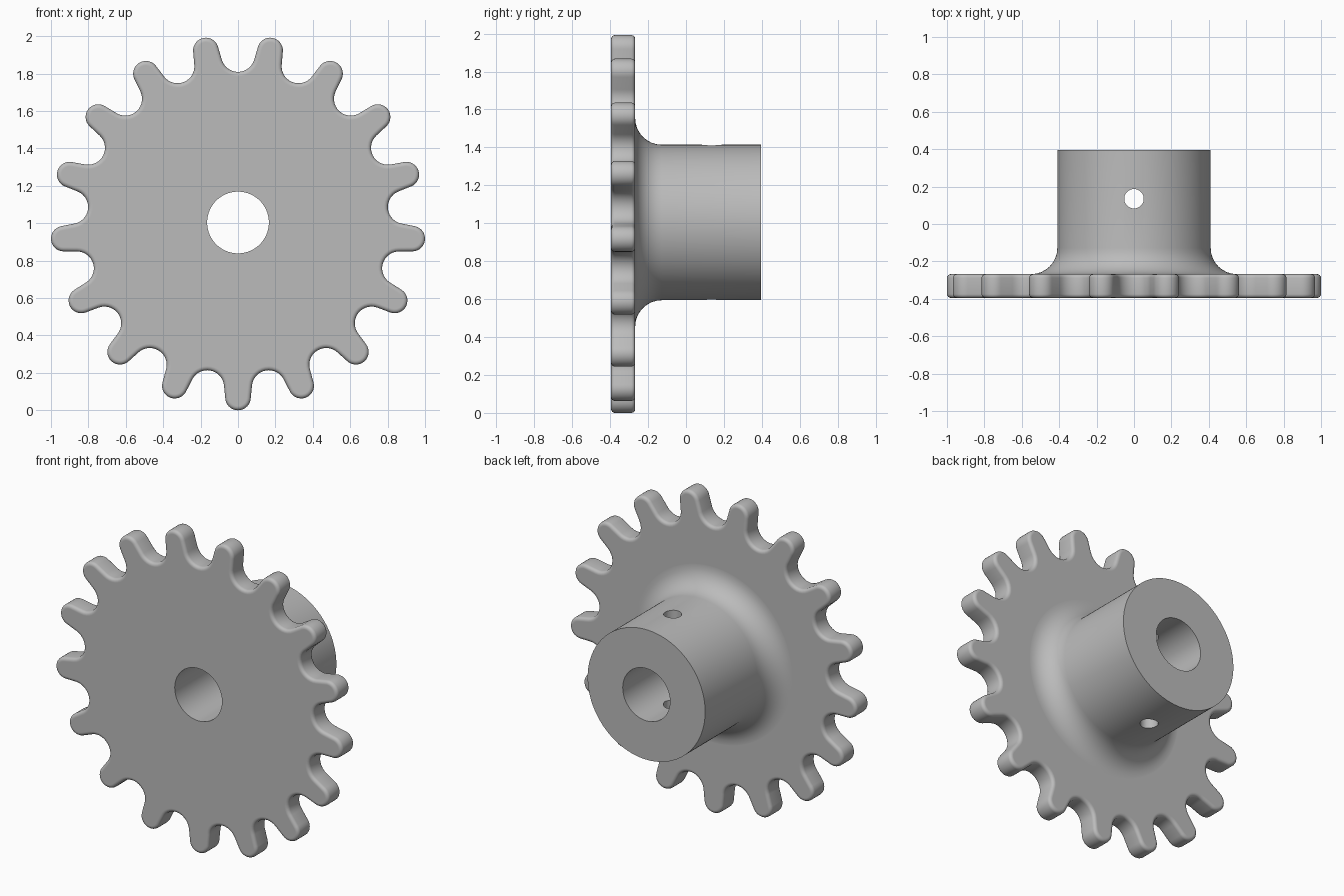
import bpy, bmesh, math

if "Cube" in bpy.data.objects:
    bpy.data.objects.remove(bpy.data.objects["Cube"])

TEETH = 17
CZ = 1.004                      # height of the sprocket axis
TIP_C, TIP_R = 0.936, 0.068     # tooth tip arc: centre distance, radius
GAP_C, GAP_R = 0.895, 0.090     # roller seat arc: centre distance, radius
FRONT, PLATE_BACK, HUB_BACK = -0.395, -0.268, 0.395
BORE, HUB, FILLET, EDGE = 0.165, 0.41, 0.14, 0.02
SEG = 7


def outline(off):
    """Toothed outline shrunk inward by off, as (u, v) points."""
    half_pitch = math.pi / TEETH
    gx, gy = GAP_C * math.sin(half_pitch), GAP_C * math.cos(half_pitch)
    dx, dy = gx, gy - TIP_C
    t = math.atan2(dy, dx) + math.acos((TIP_R + GAP_R) / math.hypot(dx, dy))
    half = []
    for i in range(SEG + 1):    # rounded tip
        a = math.pi / 2 + (t - math.pi / 2) * i / SEG
        half.append(((TIP_R - off) * math.cos(a), TIP_C + (TIP_R - off) * math.sin(a)))
    end = 1.5 * math.pi - half_pitch
    for i in range(SEG + 1):    # roller seat
        a = math.pi + t + (end - math.pi - t) * i / SEG
        half.append((gx + (GAP_R + off) * math.cos(a), gy + (GAP_R + off) * math.sin(a)))
    tooth = [(-x, y) for x, y in half[-2:0:-1]] + half
    pts = []
    for k in range(TEETH):
        a = math.pi - 2 * math.pi * k / TEETH
        c, s = math.cos(a), math.sin(a)
        pts += [(x * c - y * s, x * s + y * c) for x, y in tooth]
    return pts


BASE = outline(0)


def circle(r):
    return [(r * x / math.hypot(x, y), r * y / math.hypot(x, y)) for x, y in BASE]


# cross-section from the front of the bore, around the teeth, to the hub end
rings = [(circle(BORE), FRONT), (outline(EDGE + 0.004), FRONT)]
arc = [math.pi / 2 * i / 4 for i in range(5)]
rings += [(outline(EDGE * (1 - math.sin(a))), FRONT + EDGE * (1 - math.cos(a))) for a in arc]
rings += [(outline(EDGE * (1 - math.cos(a))), PLATE_BACK - EDGE * (1 - math.sin(a))) for a in arc]
rings += [(outline(EDGE + 0.004), PLATE_BACK), (circle(HUB + FILLET + 0.005), PLATE_BACK)]
for i in range(9):              # fillet between plate and hub
    a = math.pi / 2 * i / 8
    rings.append((circle(HUB + FILLET * (1 - math.sin(a))),
                  PLATE_BACK + FILLET * (1 - math.cos(a))))
rings += [(circle(HUB), HUB_BACK), (circle(BORE), HUB_BACK)]

bm = bmesh.new()
loops = [[bm.verts.new((u, y, CZ + v)) for u, v in pts] for pts, y in rings]
n = len(BASE)
for a, b in zip(loops, loops[1:] + loops[:1]):
    for i in range(n):
        j = (i + 1) % n
        bm.faces.new((a[i], a[j], b[j], b[i]))
bmesh.ops.recalc_face_normals(bm, faces=bm.faces)
mesh = bpy.data.meshes.new("sprocket")
bm.to_mesh(mesh)
bm.free()
sprocket = bpy.data.objects.new("sprocket", mesh)
bpy.context.collection.objects.link(sprocket)

steel = bpy.data.materials.new("grey steel")
steel.diffuse_color = (0.5, 0.5, 0.5, 1)
steel.use_nodes = True
steel.node_tree.nodes["Principled BSDF"].inputs["Base Color"].default_value = steel.diffuse_color
mesh.materials.append(steel)

# set screw hole through both hub walls
bpy.ops.mesh.primitive_cylinder_add(vertices=40, radius=0.052, depth=1.2,
                                    location=(0, 0.135, CZ))
cutter = bpy.context.object
cutter.name = "set_screw_cutter"
cutter.data.materials.append(steel)
cutter.hide_render = True
cutter.hide_set(True)
cut = sprocket.modifiers.new("set screw hole", 'BOOLEAN')
cut.operation, cut.solver, cut.object = 'DIFFERENCE', 'EXACT', cutter

bpy.context.view_layer.objects.active = sprocket
sprocket.select_set(True)
bpy.ops.object.modifier_apply(modifier=cut.name)
bpy.data.objects.remove(cutter)
bpy.ops.object.shade_smooth_by_angle(angle=math.radians(35))
